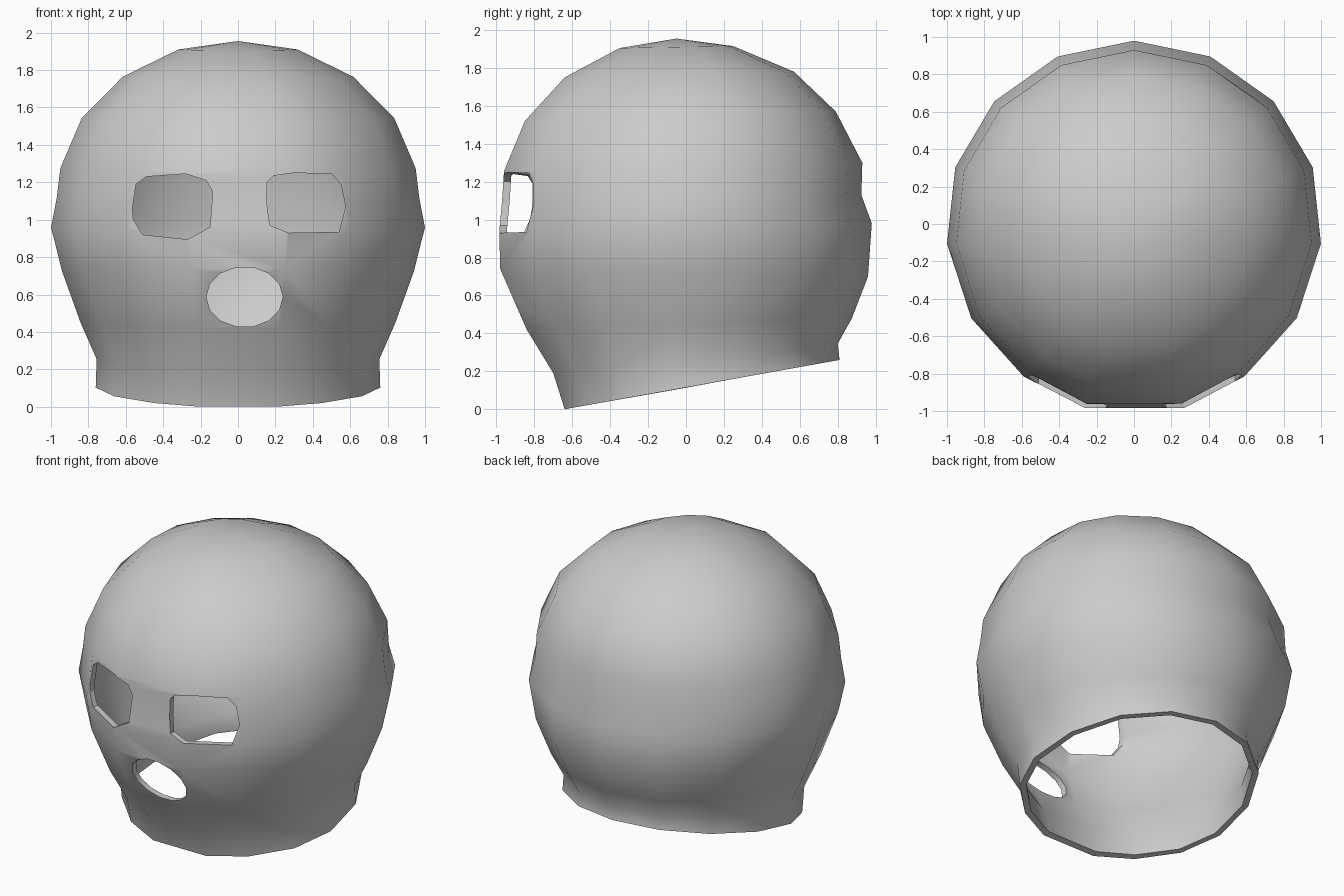
import bpy, bmesh, math

if "Cube" in bpy.data.objects:
    bpy.data.objects.remove(bpy.data.objects["Cube"])

SIDES = 15
# Rings, top to bottom: half width, front y, back y, front z, back z
RINGS = [
    (0.32, -0.35, 0.25, 1.905, 1.915),
    (0.62, -0.64, 0.57, 1.75, 1.78),
    (0.84, -0.85, 0.79, 1.52, 1.57),
    (0.955, -0.96, 0.93, 1.255, 1.30),
    (0.975, -0.97, 0.925, 1.10, 1.13),
    (1.005, -0.985, 0.98, 0.94, 0.98),
    (0.945, -0.98, 0.96, 0.74, 0.70),
    (0.845, -0.84, 0.875, 0.42, 0.48),
    (0.76, -0.70, 0.80, 0.19, 0.345),
    (0.765, -0.64, 0.81, 0.0, 0.26),
]

# Hood shell: apex fan plus lofted rings, open at the neck
bm = bmesh.new()
apex = bm.verts.new((0, -0.05, 1.955))
front_cos = math.cos(math.pi / SIDES)
loops = []
for width, yf, yb, zf, zb in RINGS:
    loop = []
    for i in range(SIDES):
        a = 2 * math.pi * i / SIDES
        x, c = width * math.sin(a), math.cos(a)
        if i in (7, 8):
            x *= 1.28                      # broad flat face panel
        y = yb * c if c > 0 else -yf * c / front_cos
        z = zf + (zb - zf) * (y - yf) / (yb - yf)
        loop.append(bm.verts.new((x, y, z)))
    loops.append(loop)
for i in range(SIDES):
    j = (i + 1) % SIDES
    bm.faces.new((apex, loops[0][i], loops[0][j]))
    for up, lo in zip(loops, loops[1:]):
        bm.faces.new((up[i], lo[i], lo[j], up[j]))
bmesh.ops.recalc_face_normals(bm, faces=bm.faces)
if max(bm.faces, key=lambda f: f.calc_center_median().z).normal.z < 0:
    bmesh.ops.reverse_faces(bm, faces=bm.faces)
mesh = bpy.data.meshes.new("hood")
bm.to_mesh(mesh)
bm.free()
hood = bpy.data.objects.new("hood", mesh)
bpy.context.collection.objects.link(hood)

solid = hood.modifiers.new("thickness", 'SOLIDIFY')
solid.thickness = 0.04
solid.offset = -1
solid.use_even_offset = True


def cutter(name, outline):
    """Prism through the front wall from an x, z outline."""
    b = bmesh.new()
    face = b.faces.new([b.verts.new((x, -1.4, z)) for x, z in outline])
    ext = bmesh.ops.extrude_face_region(b, geom=[face])["geom"]
    moved = [v for v in ext if isinstance(v, bmesh.types.BMVert)]
    bmesh.ops.translate(b, verts=moved, vec=(0, 1.1, 0))
    bmesh.ops.recalc_face_normals(b, faces=b.faces)
    me = bpy.data.meshes.new(name)
    b.to_mesh(me)
    b.free()
    ob = bpy.data.objects.new(name, me)
    ob.hide_render = True
    bpy.context.collection.objects.link(ob)
    mod = hood.modifiers.new(name, 'BOOLEAN')
    mod.operation = 'DIFFERENCE'
    mod.solver = 'EXACT'
    mod.object = ob
    return ob


# Eye and mouth openings
left_eye = [(-0.565, 1.06), (-0.545, 1.19), (-0.49, 1.23), (-0.28, 1.245), (-0.17, 1.21),
            (-0.135, 1.15), (-0.15, 0.96), (-0.27, 0.895), (-0.51, 0.92), (-0.56, 1.0)]
right_eye = [(0.155, 1.08), (0.155, 1.2), (0.19, 1.235), (0.3, 1.25), (0.5, 1.245),
             (0.55, 1.19), (0.575, 1.07), (0.54, 0.935), (0.27, 0.93), (0.17, 0.97)]
mouth = [(0.035 + 0.205 * math.cos(t * math.pi / 7), 0.587 + 0.162 * math.sin(t * math.pi / 7))
         for t in range(14)]
cutters = [cutter("left_eye_cutter", left_eye), cutter("right_eye_cutter", right_eye),
           cutter("mouth_cutter", mouth)]

# Apply modifiers, drop the cutters, smooth the cloth
bpy.context.view_layer.objects.active = hood
hood.select_set(True)
for mod in list(hood.modifiers):
    bpy.ops.object.modifier_apply(modifier=mod.name)
for ob in cutters:
    bpy.data.objects.remove(ob)
bpy.ops.object.shade_smooth_by_angle(angle=math.radians(45))
